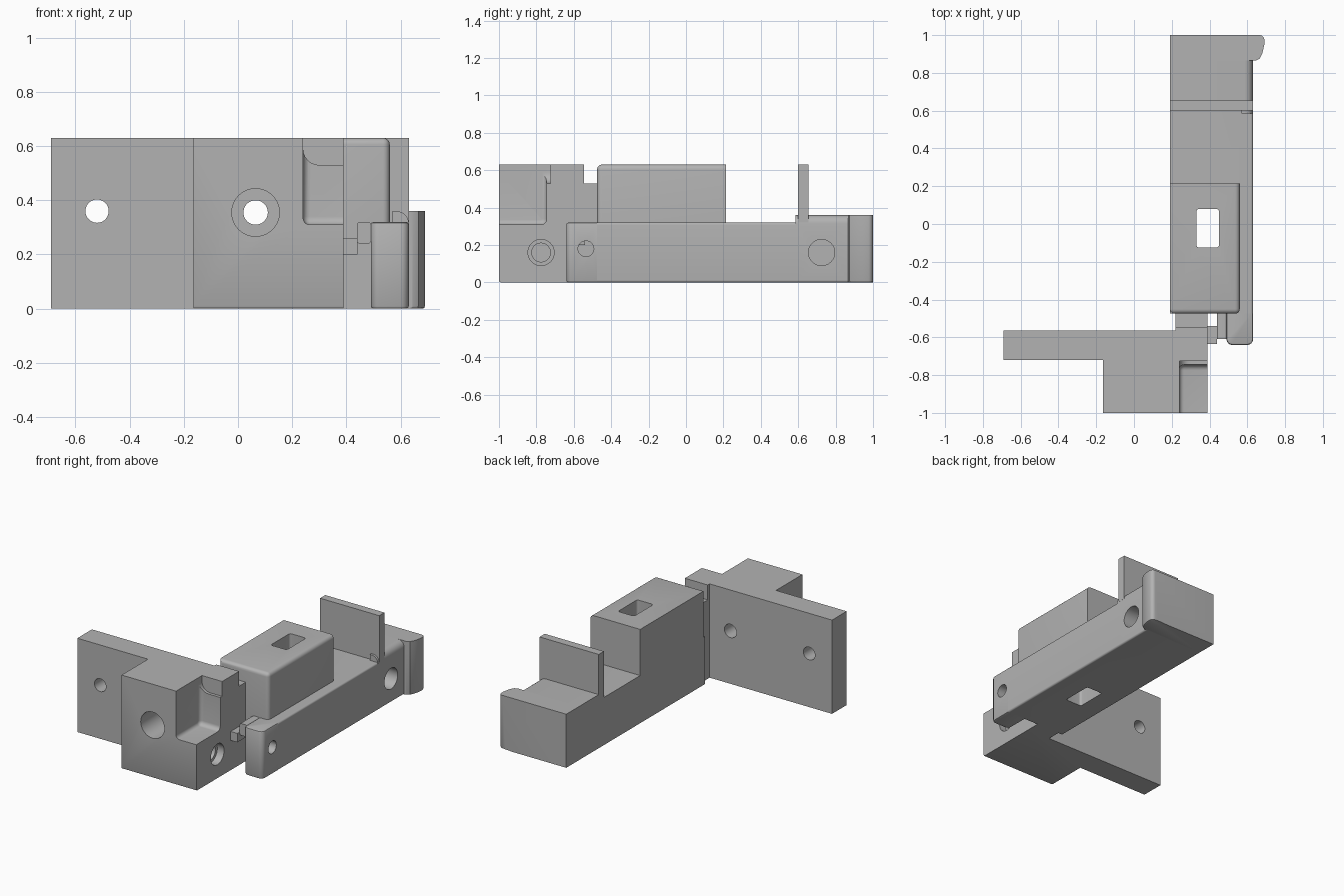
import bpy, bmesh, math
from mathutils import Vector

if "Cube" in bpy.data.objects:
    bpy.data.objects.remove(bpy.data.objects["Cube"], do_unlink=True)

grey = bpy.data.materials.new("plain grey")
grey.use_nodes = True
COLOUR = (0.45, 0.45, 0.45, 1)
grey.diffuse_color = COLOUR
grey.node_tree.nodes["Principled BSDF"].inputs["Base Color"].default_value = COLOUR
parts = []


def rounded(corners, steps=6):
    """Replace each (u, v, radius) corner with a smooth curve."""
    out = []
    for i, c in enumerate(corners):
        p = Vector(c[:2])
        r = c[2] if len(c) > 2 else 0
        if not r:
            out.append(p)
            continue
        a = p + (Vector(corners[i - 1][:2]) - p).normalized() * r
        b = p + (Vector(corners[(i + 1) % len(corners)][:2]) - p).normalized() * r
        centre = a + b - p
        for k in range(steps + 1):
            t = k / steps * math.pi / 2
            out.append(centre + (a - centre) * math.cos(t) + (b - centre) * math.sin(t))
    return out


def prism(name, axis, corners, lo, hi, bevel=0, rule=None, segments=5, cutter=False):
    """Extrude a profile along an axis, optionally bevelling edges picked by a rule."""
    place = {"x": lambda u, v, w: (w, u, v),
             "y": lambda u, v, w: (u, w, v),
             "z": lambda u, v, w: (u, v, w)}[axis]
    bm = bmesh.new()
    face = bm.faces.new([bm.verts.new(place(u, v, lo)) for u, v in rounded(corners)])
    ext = bmesh.ops.extrude_face_region(bm, geom=[face])
    verts = [g for g in ext["geom"] if isinstance(g, bmesh.types.BMVert)]
    bmesh.ops.translate(bm, verts=verts, vec=place(0, 0, hi - lo))
    bmesh.ops.recalc_face_normals(bm, faces=bm.faces)
    if bevel:
        edges = [e for e in bm.edges if rule(*(v.co for v in e.verts))]
        bmesh.ops.bevel(bm, geom=edges, offset=bevel, segments=segments,
                        profile=0.5, affect="EDGES")
    mesh = bpy.data.meshes.new(name)
    bm.to_mesh(mesh)
    bm.free()
    mesh.materials.append(grey)
    ob = bpy.data.objects.new(name, mesh)
    bpy.context.scene.collection.objects.link(ob)
    if cutter:
        ob.hide_render = True
    else:
        parts.append(ob)
    return ob


def rect(u0, u1, v0, v1, r=0):
    return [(u0, v0, r), (u1, v0, r), (u1, v1, r), (u0, v1, r)]


def circle(u, v, r, n=40):
    return [(u + r * math.cos(2 * math.pi * i / n), v + r * math.sin(2 * math.pi * i / n))
            for i in range(n)]


def cut(target, cutters):
    """Subtract cutters from a part, then discard them."""
    for c in cutters:
        mod = target.modifiers.new("cut", "BOOLEAN")
        mod.operation, mod.solver, mod.object = "DIFFERENCE", "EXACT", c
    bpy.context.view_layer.update()
    graph = bpy.context.evaluated_depsgraph_get()
    mesh = bpy.data.meshes.new_from_object(target.evaluated_get(graph))
    target.modifiers.clear()
    target.data = mesh
    for c in cutters:
        bpy.data.objects.remove(c, do_unlink=True)


def hole(axis, u, v, r, lo, hi):
    return prism("hole_cutter", axis, circle(u, v, r), lo, hi, cutter=True)


def window():
    return prism("window_cutter", "z", rect(0.33, 0.45, -0.125, 0.08, 0.015), -0.1, 0.8, cutter=True)


# Mounting bracket: wall plate and front block in one outline
bracket = prism("mounting_bracket", "z",
                [(-0.69, -0.72), (-0.165, -0.72), (-0.165, -1), (0.39, -1),
                 (0.39, -0.545), (0.22, -0.545), (0.22, -0.565), (-0.69, -0.565)],
                0, 0.63, 0.01,
                lambda a, b: max(a.z, b.z) < 0.01 and max(a.y, b.y) < -0.99, 2)
cut(bracket, [
    prism("pocket_cutter", "x", rect(-1.2, -0.745, 0.31, 0.9, 0.03), 0.24, 0.6, 0.025,
          lambda a, b: max(a.x, b.x) < 0.25, cutter=True),
    prism("ledge_cutter", "y", [(0.24, 0.53, 0.06), (0.6, 0.53), (0.6, 0.9), (0.24, 0.9)],
          -1.2, -0.725, cutter=True),
    hole("y", -0.52, 0.36, 0.043, -0.9, -0.4),
    hole("y", 0.065, 0.355, 0.045, -1.2, -0.4),
    hole("y", 0.065, 0.355, 0.088, -1.2, -0.75),
    hole("x", -0.775, 0.16, 0.07, 0.34, 0.6),
    hole("x", -0.775, 0.16, 0.05, 0.12, 0.6),
])

# Flexible link and small catches between bracket and arm
prism("link", "z", rect(0.22, 0.39, -0.545, -0.475), 0, 0.53)
prism("catch_tab", "y", rect(0.39, 0.44, 0.2, 0.26), -0.635, -0.54)
prism("catch_step", "y", rect(0.44, 0.49, 0.24, 0.32, 0.01), -0.61, -0.475)

# Long arm
arm = prism("arm", "y", [(0.19, 0), (0.63, 0, 0.012), (0.63, 0.32, 0.012), (0.19, 0.32)],
            -0.475, 0.6)
cut(arm, [window()])

# Cheek at the front of the arm
cheek = prism("arm_cheek", "z",
              [(0.49, -0.64, 0.03), (0.63, -0.64, 0.03), (0.63, -0.475), (0.49, -0.475)],
              0, 0.32, 0.01,
              lambda a, b: abs(a.z - b.z) < 0.01 and min(a.y, b.y) < -0.6
              and max(a.y, b.y) < -0.47, 2)
cut(cheek, [hole("x", -0.535, 0.18, 0.042, 0.4, 0.8)])

# Raised housing with a through window
housing = prism("housing", "z", rect(0.19, 0.56, -0.475, 0.215), 0.32, 0.63, 0.025,
                lambda a, b: max(a.y, b.y) < -0.47 and max(a.z, b.z) > 0.5
                or min(a.x, b.x) > 0.55 and min(a.z, b.z) > 0.6)
cut(housing, [window()])

# Tail of the arm, rounded along its outer top edge
tail = prism("arm_tail", "y", [(0.19, 0), (0.63, 0, 0.012), (0.63, 0.36, 0.045), (0.19, 0.36)],
             0.6, 0.865)
cut(tail, [hole("x", 0.725, 0.16, 0.07, 0.35, 0.8)])

# Hooked end
prism("hook_end", "z", [(0.19, 0.865), (0.63, 0.865), (0.645, 0.865), (0.665, 0.875),
                        (0.68, 0.905), (0.69, 0.95), (0.69, 1, 0.025), (0.19, 1)],
      0, 0.36, 0.01, lambda a, b: max(a.z, b.z) < 0.01 and min(a.x, b.x) > 0.64, 2)

# Upright fin and the small rib at its foot
prism("fin", "y", rect(0.19, 0.63, 0.32, 0.63), 0.6, 0.655)
prism("fin_rib", "y", [(0.57, 0.31), (0.63, 0.31), (0.63, 0.36, 0.045), (0.57, 0.36)],
      0.585, 0.6)

# Smooth the curved faces and keep hard edges
bpy.ops.object.select_all(action="DESELECT")
for ob in parts:
    ob.select_set(True)
bpy.context.view_layer.objects.active = parts[0]
bpy.ops.object.shade_smooth_by_angle(angle=math.radians(30))
